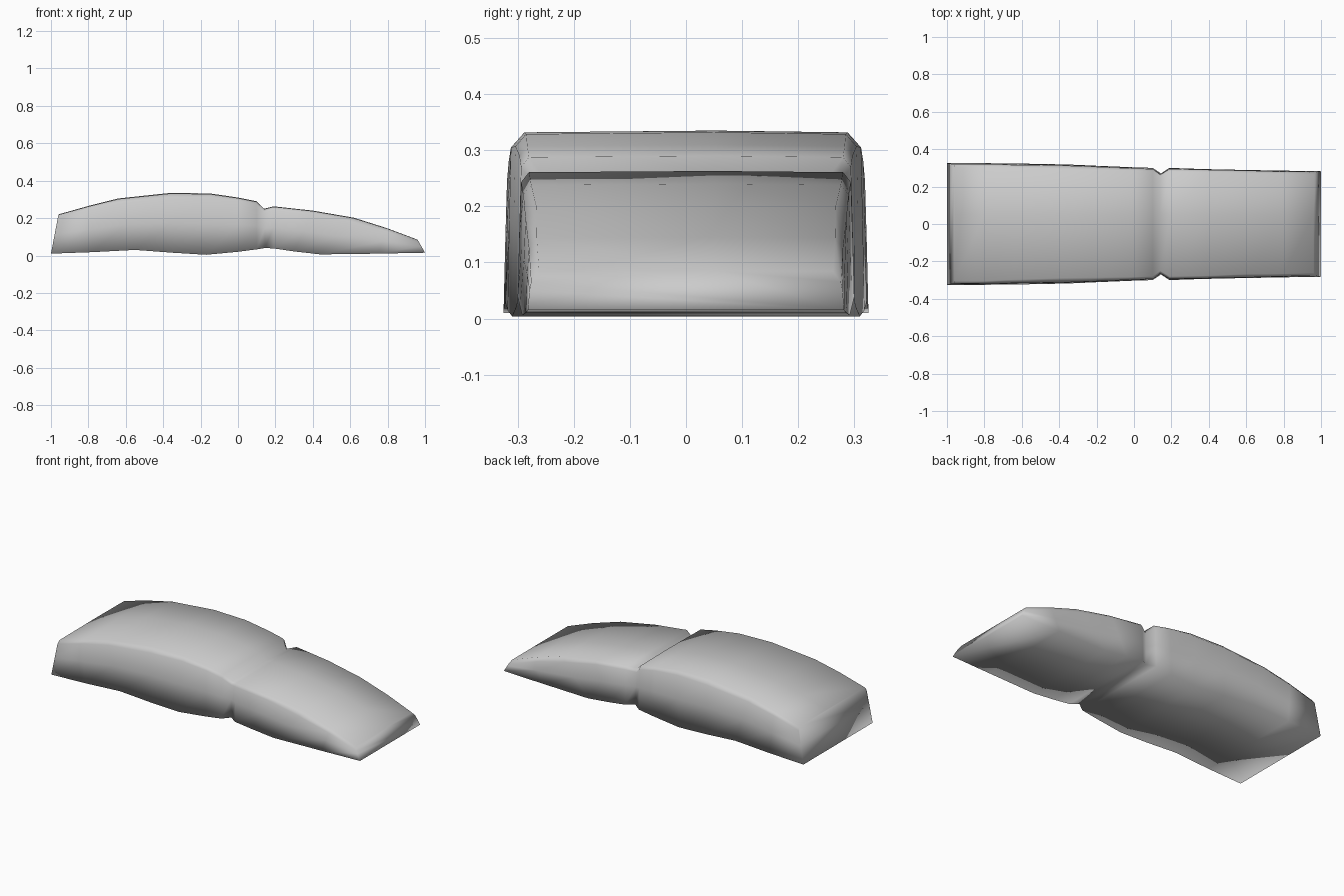
import bpy
import bmesh

cube = bpy.data.objects.get("Cube")
if cube:
    bpy.data.objects.remove(cube, do_unlink=True)

stone = bpy.data.materials.new("stone grey")
stone.use_nodes = True
COLOUR = (0.6, 0.6, 0.6, 1)
stone.diffuse_color = COLOUR
stone.node_tree.nodes["Principled BSDF"].inputs["Base Color"].default_value = COLOUR

# Stations along the slab: bottom x, top x, bottom z, top z, half width, edge chamfer
STATIONS = [
    (-1.0, -0.96, 0.01, 0.22, 0.325, 0.02),
    (-0.78, -0.8, 0.018, 0.265, 0.325, 0.02),
    (-0.55, -0.64, 0.03, 0.305, 0.322, 0.025),
    (-0.35, -0.36, 0.015, 0.335, 0.318, 0.03),
    (-0.17, -0.15, 0.004, 0.332, 0.31, 0.025),
    (0.0, 0.0, 0.02, 0.31, 0.303, 0.02),
    (0.1, 0.1, 0.033, 0.29, 0.3, 0.02),
    (0.145, 0.14, 0.04, 0.25, 0.27, 0.02),
    (0.19, 0.19, 0.038, 0.263, 0.3, 0.02),
    (0.3, 0.4, 0.022, 0.24, 0.296, 0.02),
    (0.44, 0.62, 0.006, 0.202, 0.292, 0.025),
    (0.75, 0.8, 0.01, 0.145, 0.286, 0.02),
    (1.0, 0.96, 0.015, 0.085, 0.282, 0.02),
]


def section(bm, xb, xt, zb, zt, w, c):
    """One ring around the slab, running from -y bottom over the top to +y bottom."""
    half = [(w, 0.0), (w - 0.003, 0.5), (w - 0.006, 1 - c / (zt - zb)), (w - c, 0.99)]
    ring = [(-y, t) for y, t in half] + [(0.05, 1.0)] + [(y, t) for y, t in reversed(half)]
    return [bm.verts.new((xb + (xt - xb) * t, y, zb + (zt - zb) * t)) for y, t in ring]


# Slab body with a groove across it
bm = bmesh.new()
rings = [section(bm, *s) for s in STATIONS]
for a, b in zip(rings, rings[1:]):
    for i in range(len(a)):
        j = (i + 1) % len(a)
        bm.faces.new((a[i], a[j], b[j], b[i]))
# End faces
bm.faces.new(rings[0])
bm.faces.new(rings[-1])
bmesh.ops.recalc_face_normals(bm, faces=bm.faces)
for face in bm.faces:
    face.smooth = True

mesh = bpy.data.meshes.new("rock_slab")
bm.to_mesh(mesh)
bm.free()
mesh.materials.append(stone)
slab = bpy.data.objects.new("rock_slab", mesh)
bpy.context.collection.objects.link(slab)
